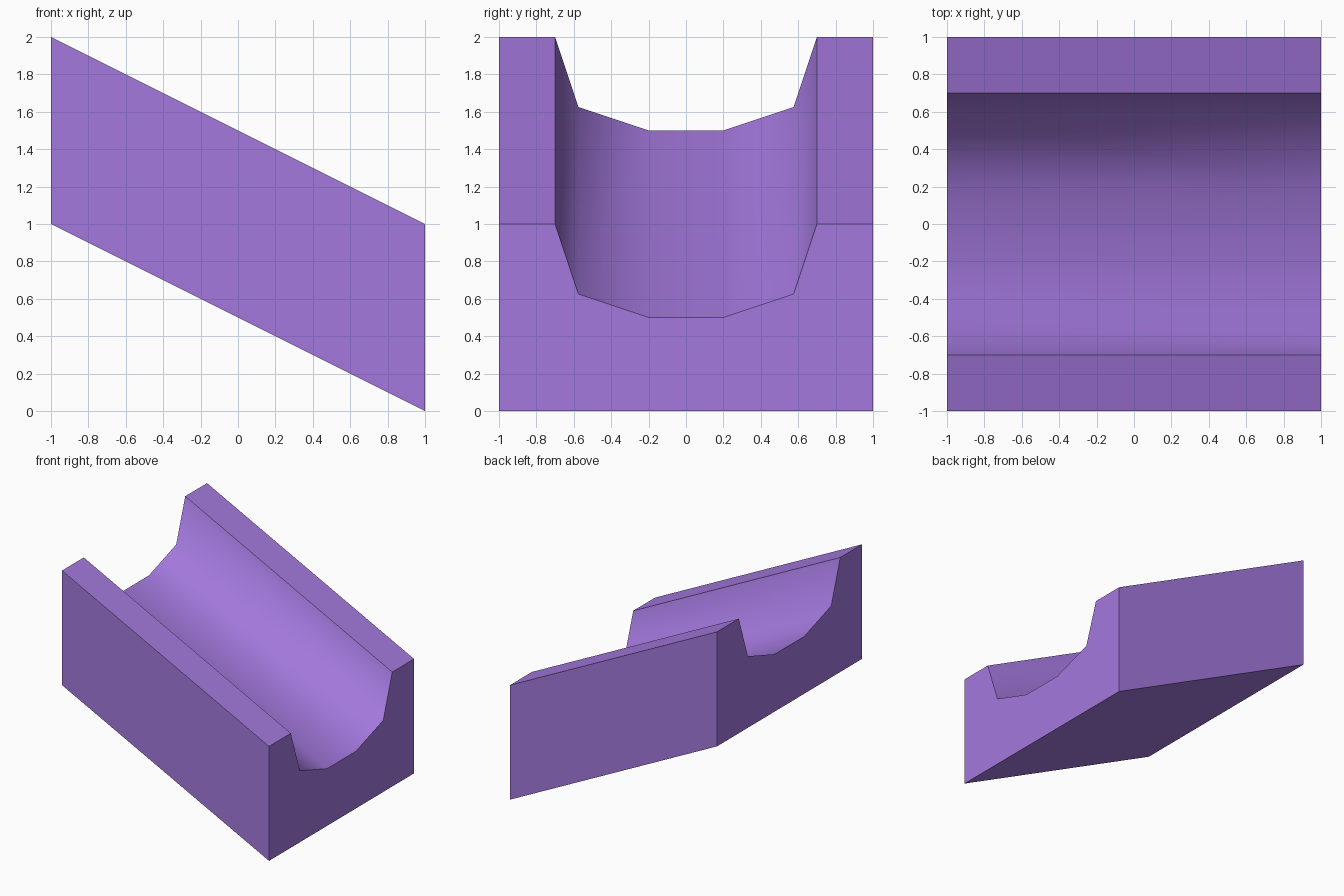
import bpy, bmesh, math

if "Cube" in bpy.data.objects:
    bpy.data.objects.remove(bpy.data.objects["Cube"])

# Purple material
purple = bpy.data.materials.new("purple")
purple.diffuse_color = (0.37, 0.19, 0.73, 1.0)
purple.use_nodes = True
purple.node_tree.nodes["Principled BSDF"].inputs["Base Color"].default_value = purple.diffuse_color

# Cross-section (y, z) of a block with a faceted groove, mirrored across y = 0
half = [(1.0, 0.0), (1.0, 1.0), (0.7, 1.0), (0.575, 0.625), (0.2, 0.5)]
profile = half + [(-y, z) for y, z in reversed(half)]

# Extrude the profile along x, dropping one unit to make the slope
bm = bmesh.new()
high_end = bm.faces.new([bm.verts.new((-1, y, z + 1)) for y, z in profile])
result = bmesh.ops.extrude_face_region(bm, geom=[high_end], use_keep_orig=True)
moved = [g for g in result["geom"] if isinstance(g, bmesh.types.BMVert)]
bmesh.ops.translate(bm, verts=moved, vec=(2, 0, -1))
bmesh.ops.recalc_face_normals(bm, faces=bm.faces)

mesh = bpy.data.meshes.new("sloped_channel")
bm.to_mesh(mesh)
bm.free()
mesh.materials.append(purple)
channel = bpy.data.objects.new("sloped_channel", mesh)
bpy.context.collection.objects.link(channel)

# Smooth the groove, keep the block edges sharp
bpy.context.view_layer.objects.active = channel
channel.select_set(True)
bpy.ops.object.shade_smooth_by_angle(angle=math.radians(60))
